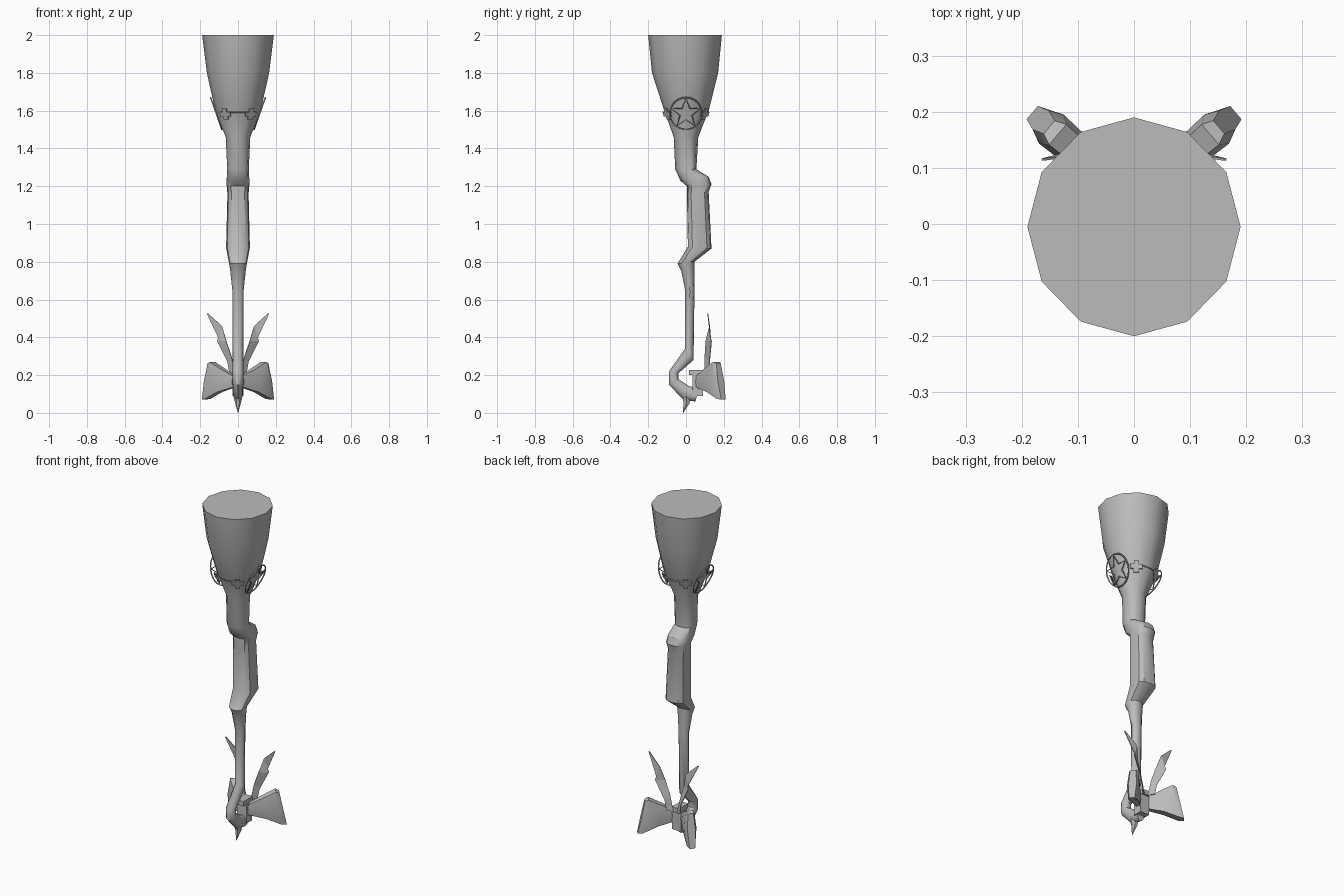
import bpy, bmesh, math
from mathutils import Vector

if "Cube" in bpy.data.objects:
    bpy.data.objects.remove(bpy.data.objects["Cube"])

grey = bpy.data.materials.new("plain grey")
grey.diffuse_color = (0.5, 0.5, 0.5, 1)
grey.use_nodes = True
grey.node_tree.nodes["Principled BSDF"].inputs["Base Color"].default_value = grey.diffuse_color


def finish(name, bm, smooth=None):
    bmesh.ops.recalc_face_normals(bm, faces=bm.faces)
    me = bpy.data.meshes.new(name)
    bm.to_mesh(me)
    bm.free()
    me.materials.append(grey)
    ob = bpy.data.objects.new(name, me)
    bpy.context.collection.objects.link(ob)
    if smooth:
        bpy.ops.object.select_all(action='DESELECT')
        ob.select_set(True)
        bpy.context.view_layer.objects.active = ob
        bpy.ops.object.shade_smooth_by_angle(angle=math.radians(smooth))
    return ob


def loft(name, rings, smooth=None):
    """Skin a list of point rings and cap both ends."""
    bm = bmesh.new()
    vs = [[bm.verts.new(p) for p in r] for r in rings]
    n = len(vs[0])
    for a, b in zip(vs, vs[1:]):
        for i in range(n):
            j = (i + 1) % n
            bm.faces.new((a[i], a[j], b[j], b[i]))
    bm.faces.new(vs[0])
    bm.faces.new(vs[-1])
    return finish(name, bm, smooth)


def section(yf, zf, yb, zb, w, power, n=12):
    """Cross-section between a front and a back point; power < 1 is boxier."""
    pts = []
    for i in range(n):
        a = 2 * math.pi * i / n
        c, s = math.cos(a), math.sin(a)
        c = math.copysign(abs(c) ** power, c)
        s = math.copysign(abs(s) ** power, s)
        pts.append((w * c, (yf + yb) / 2 + s * (yb - yf) / 2,
                    (zf + zb) / 2 + s * (zb - zf) / 2))
    return pts


# Crooked shaft: front y, z, back y, z, half width, corner power
shaft = [
    (-.20, 2.0, .19, 2.0, .19, 1), (-.18, 1.8, .17, 1.8, .165, 1),
    (-.115, 1.6, .12, 1.6, .12, 1), (-.065, 1.46, .065, 1.46, .065, 1),
    (-.057, 1.29, .055, 1.29, .057, .8), (-.03, 1.23, .12, 1.25, .06, .7),
    (.005, 1.20, .135, 1.21, .06, .7), (.005, 1.15, .12, 1.17, .056, .7),
    (.01, .88, .135, .87, .063, .7), (-.045, .79, .045, .80, .048, .9),
    (-.025, .75, .044, .77, .042, 1), (-.005, .65, .045, .65, .03, 1),
    (-.005, .34, .04, .28, .028, 1), (-.09, .22, -.04, .21, .028, 1),
    (-.09, .15, -.04, .18, .028, 1), (-.015, .07, .02, .14, .027, 1),
    (.05, .06, .07, .13, .024, 1)]
loft("crooked_shaft", [section(*s) for s in shaft], 35)

# Pointed spike at the foot
loft("foot_spike", [section(-.03, .11, .03, .10, .028, 1, 6),
                    section(-.016, .06, .022, .05, .016, 1, 6),
                    section(-.016, 0, -.014, 0, .001, 1, 6)])

# Bow knot with a small upper flap
def box(name, x, y0, y1, z0, z1):
    loft(name, [[(-x, y0, z), (x, y0, z), (x, y1, z), (-x, y1, z)] for z in (z0, z1)])

box("bow_knot", .03, .035, .09, .09, .2)
box("bow_flap", .025, .015, .1, .2, .228)

for side, label in ((1, "right"), (-1, "left")):
    # Bow lobe: fan that widens outward along a diagonal
    d, nrm = Vector((.76 * side, .65, 0)), Vector((-.65 * side, .76, 0))
    base = Vector((.022 * side, .062, 0))
    rings = []
    for top_d, bot_d, zt, zb, t in ((0, 0, .195, .135, .015),
                                    (.08, .10, .235, .11, .03),
                                    (.15, .18, .27, .075, .034),
                                    (.17, .21, .262, .07, .022)):
        lo, hi = base + d * bot_d, base + d * top_d
        mid = (lo + hi) / 2
        lo, hi, mid = (p + Vector((0, 0, z)) for p, z in
                       ((lo, zb), (hi, zt), (mid, (zt + zb) / 2)))
        rings.append([lo - nrm * t * .7, mid - nrm * t, hi - nrm * t * .7,
                      hi + nrm * t * .7, mid + nrm * t, lo + nrm * t * .7])
    loft(label + "_bow_lobe", rings, 30)

    # Pointed ribbon tail: kinked thin strip
    bm = bmesh.new()
    strip = [((.012, .10, .20), (.045, .12, .21)),
             ((.035, .10, .30), (.055, .125, .27)),
             ((.062, .105, .38), (.11, .135, .38)),
             ((.085, .125, .46), (.105, .13, .40)),
             ((.16, .115, .528), (.165, .115, .525))]
    rows = [[bm.verts.new((x * side, y, z)) for x, y, z in r] for r in strip]
    for a, b in zip(rows, rows[1:]):
        bm.faces.new((a[0], a[1], b[1], b[0]))
    tail = finish(label + "_ribbon_tail", bm)
    mod = tail.modifiers.new("thickness", 'SOLIDIFY')
    mod.thickness = .004
    mod.offset = 0

    # Side ring with a five-pointed star, leaning with the body's slope
    def on_side(u, v):
        return (side * (.115 + v * .35), u, 1.585 + v)

    def wire(name, pts, closed=True):
        cu = bpy.data.curves.new(name, 'CURVE')
        cu.dimensions = '3D'
        cu.bevel_depth = .004
        cu.bevel_resolution = 0
        sp = cu.splines.new('POLY')
        sp.points.add(len(pts) - 1)
        for p, co in zip(sp.points, pts):
            p.co = (*co, 1)
        sp.use_cyclic_u = closed
        cu.materials.append(grey)
        ob = bpy.data.objects.new(name, cu)
        bpy.context.collection.objects.link(ob)

    def polar(r, a):
        return on_side(r * math.sin(a), r * math.cos(a))

    wire(label + "_ring", [polar(.085, i * math.pi / 12) for i in range(24)])
    wire(label + "_star", [polar(.08 if i % 2 == 0 else .034, i * math.pi / 5)
                           for i in range(10)])

    # Cross plates and linking wire around the body, front and back
    for face, where in ((-1, "front"), (1, "back")):
        a = math.radians(56)
        out = Vector((side * math.cos(a), face * math.sin(a), 0))
        along = Vector((-out.y, out.x, 0))
        bm = bmesh.new()
        for hw, hh in ((.033, .012), (.014, .03)):
            vs = []
            for depth in (.0, .006):
                for u, v in ((-hw, -hh), (hw, -hh), (hw, hh), (-hw, hh)):
                    p = out * (.118 + depth + v * .35) + along * u
                    vs.append(bm.verts.new((p.x, p.y, 1.582 + v)))
            bm.faces.new(vs[:4])
            bm.faces.new(vs[4:])
            for i in range(4):
                j = (i + 1) % 4
                bm.faces.new((vs[i], vs[j], vs[4 + j], vs[4 + i]))
        finish(f"{label}_{where}_cross", bm)
        arc = [math.radians(40 + 10 * i) for i in range(6)]
        wire(f"{label}_{where}_link", [(side * .119 * math.cos(t), face * .119 * math.sin(t),
                                       1.592) for t in arc], False)
